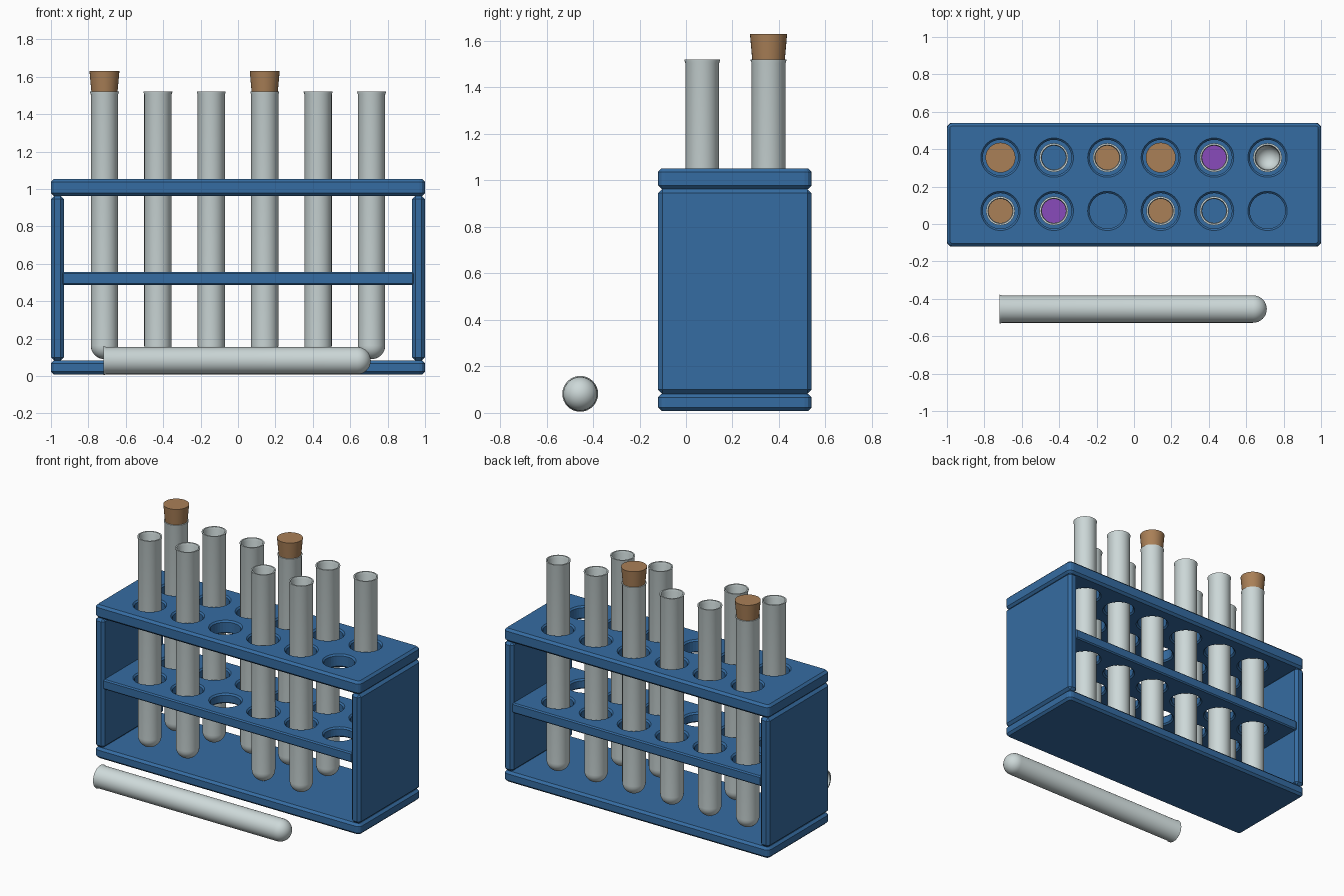
import bpy, bmesh, math
from mathutils import Matrix

if "Cube" in bpy.data.objects:
    bpy.data.objects.remove(bpy.data.objects["Cube"], do_unlink=True)


def material(name, rgb):
    m = bpy.data.materials.new(name)
    m.use_nodes = True
    m.diffuse_color = (*rgb, 1)
    m.node_tree.nodes["Principled BSDF"].inputs["Base Color"].default_value = (*rgb, 1)
    return m


BLUE = material("rack blue", (0.036, 0.15, 0.36))
GLASS = material("pale glass", (0.61, 0.69, 0.69))
CORK = material("cork brown", (0.40, 0.215, 0.095))
PURPLE = material("purple liquid", (0.25, 0.07, 0.50))

COLUMNS = [-0.714 + 0.2856 * i for i in range(6)]
FRONT_Y, BACK_Y, RACK_Y = 0.07, 0.355, 0.21
TUBE_BOTTOM, TUBE_TOP = 0.09, 1.52
OUTER, INNER = 0.073, 0.064


def finish(bm, name, mat, smooth=None):
    bmesh.ops.recalc_face_normals(bm, faces=bm.faces)
    mesh = bpy.data.meshes.new(name)
    bm.to_mesh(mesh)
    bm.free()
    ob = bpy.data.objects.new(name, mesh)
    bpy.context.collection.objects.link(ob)
    mesh.materials.append(mat)
    bpy.ops.object.select_all(action='DESELECT')
    ob.select_set(True)
    bpy.context.view_layer.objects.active = ob
    if smooth:
        bpy.ops.object.shade_smooth_by_angle(angle=math.radians(smooth))
    return ob


def lathe(bm, profile, x, y, sides=32):
    """Revolve (radius, height) points around a vertical axis; ends close on the axis."""
    rings = []
    for r, z in profile:
        if r == 0:
            rings.append([bm.verts.new((x, y, z))])
        else:
            rings.append([bm.verts.new((x + r * math.cos(t), y + r * math.sin(t), z))
                          for t in (math.tau * k / sides for k in range(sides))])
    for a, b in zip(rings, rings[1:]):
        for k in range(sides):
            n = (k + 1) % sides
            corners = [a[k % len(a)], a[n % len(a)], b[n % len(b)], b[k % len(b)]]
            bm.faces.new(list(dict.fromkeys(corners)))


def dome(radius, centre, steps=8):
    """Quarter circle from the lowest point up to the equator."""
    pts = [(0, centre - radius)]
    for i in range(1, steps + 1):
        t = math.pi / 2 * i / steps
        pts.append((radius * math.sin(t), centre - radius * math.cos(t)))
    return pts


def board(name, x0, x1, y0, y1, z0, z1, bevel, corner=0):
    bm = bmesh.new()
    bmesh.ops.create_cube(bm, size=1)
    bm.transform(Matrix.Translation(((x0 + x1) / 2, (y0 + y1) / 2, (z0 + z1) / 2))
                 @ Matrix.Diagonal((x1 - x0, y1 - y0, z1 - z0, 1)))
    if corner:
        upright = [e for e in bm.edges if abs(e.verts[0].co.z - e.verts[1].co.z) > 0.01]
        bmesh.ops.bevel(bm, geom=upright, offset=corner, segments=3,
                        profile=0.5, affect='EDGES')
        rims = [e for e in bm.edges if abs(e.verts[0].co.z - e.verts[1].co.z) < 0.001]
    else:
        rims = bm.edges[:]
    bmesh.ops.bevel(bm, geom=rims, offset=bevel, segments=1, affect='EDGES')
    return finish(bm, name, BLUE)


def drill(ob, z0, z1):
    """Cut the twelve countersunk holes through a board."""
    bm = bmesh.new()
    wide, hole, sink = 0.105, 0.095, 0.01
    for x in COLUMNS:
        for y in (FRONT_Y, BACK_Y):
            lathe(bm, [(0, z0 - 0.02), (wide, z0 - 0.02), (wide, z0), (hole, z0 + sink),
                       (hole, z1 - sink), (wide, z1), (wide, z1 + 0.02), (0, z1 + 0.02)], x, y)
    cutter = finish(bm, "hole_cutter", BLUE)
    cutter.hide_render = True
    mod = ob.modifiers.new("holes", 'BOOLEAN')
    mod.operation, mod.solver, mod.object = 'DIFFERENCE', 'EXACT', cutter
    bpy.context.view_layer.objects.active = ob
    bpy.ops.object.modifier_apply(modifier=mod.name)
    bpy.data.objects.remove(cutter, do_unlink=True)


# Rack boards
Y0, Y1 = -0.12, 0.54
board("base_board", -1, 1, Y0, Y1, 0.008, 0.082, 0.015, 0.03)
top = board("top_board", -1, 1, Y0, Y1, 0.963, 1.052, 0.015, 0.03)
shelf = board("middle_shelf", -0.94, 0.94, Y0 + 0.005, Y1 - 0.005, 0.487, 0.555, 0.008)
drill(top, 0.963, 1.052)
drill(shelf, 0.487, 0.555)
for side, x0, x1 in (("right", -1, -0.93), ("left", 0.93, 1)):
    board(side + "_panel", x0, x1, Y0, Y1, 0.082, 0.963, 0.018)


# Test tubes: rounded bottom, flared lip, hollow inside
def tube(name, x, y):
    bm = bmesh.new()
    centre = TUBE_BOTTOM + OUTER
    outside = dome(OUTER, centre) + [(OUTER, TUBE_TOP - 0.015), (0.077, TUBE_TOP - 0.004),
                                     (0.077, TUBE_TOP)]
    inside = [(INNER + 0.004, TUBE_TOP), (INNER, TUBE_TOP - 0.015)] + dome(INNER, centre)[::-1]
    lathe(bm, outside + inside, x, y)
    return finish(bm, name, GLASS, 40)


def liquid(name, x, y, mat, level=0.6):
    bm = bmesh.new()
    r = INNER + 0.001
    lathe(bm, dome(r, TUBE_BOTTOM + OUTER) + [(r, level), (0, level)], x, y)
    finish(bm, name, mat, 40)


def stopper(name, x, y):
    bm = bmesh.new()
    lathe(bm, [(0, 1.44), (0.063, 1.44), (0.08, 1.63), (0, 1.63)], x, y)
    finish(bm, name, CORK, 40)


# Contents of each place, from the model's right to its left
rows = {
    "back": (BACK_Y, ["stopper", BLUE, CORK, "stopper", PURPLE, "empty"]),
    "front": (FRONT_Y, [CORK, PURPLE, None, CORK, BLUE, None]),
}
for row, (y, contents) in rows.items():
    for i, (x, content) in enumerate(zip(COLUMNS, contents), 1):
        if content is None:
            continue
        tube(f"{row}_tube_{i}", x, y)
        if content == "stopper":
            stopper(f"{row}_stopper_{i}", x, y)
        elif content != "empty":
            liquid(f"{row}_liquid_{i}", x, y, content)

# Loose tube lying in front of the rack, mouth to the right
loose = tube("loose_tube", 0, 0)
middle = (TUBE_BOTTOM + TUBE_TOP) / 2
loose.data.transform(Matrix.Translation((-0.005, -0.455, 0.082))
                     @ Matrix.Rotation(-math.pi / 2, 4, 'Y')
                     @ Matrix.Translation((0, 0, -middle)))
